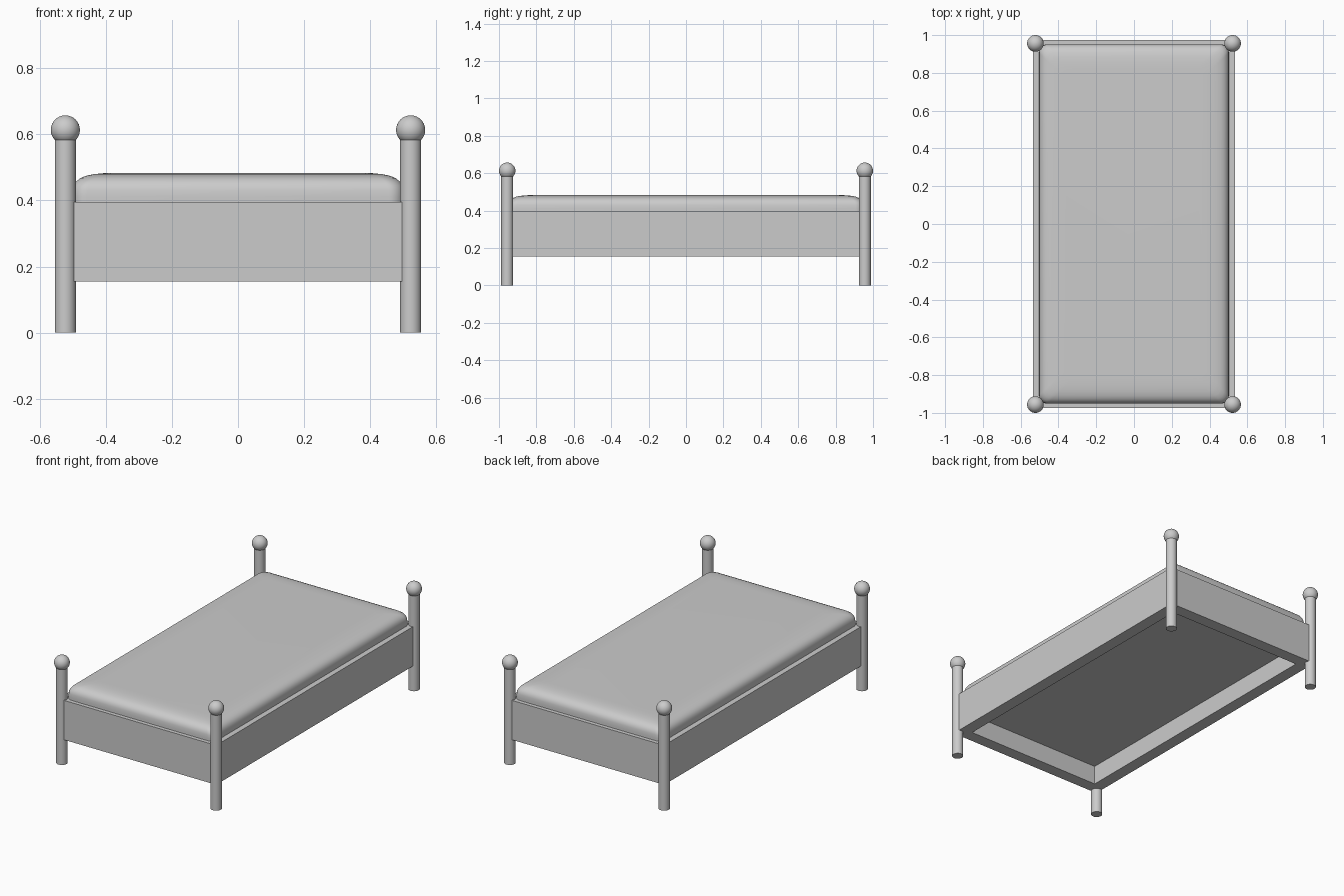
import bpy, bmesh, math

if "Cube" in bpy.data.objects:
    bpy.data.objects.remove(bpy.data.objects["Cube"])

POST_X, POST_Y = 0.522, 0.956


def ring_mesh(name, loops, closed=False, cap=False):
    """Bridge equal-length vertex loops into a skin."""
    bm = bmesh.new()
    rings = [[bm.verts.new(p) for p in loop] for loop in loops]
    n = len(rings[0])
    pairs = list(zip(rings, rings[1:]))
    if closed:
        pairs.append((rings[-1], rings[0]))
    for a, b in pairs:
        for i in range(n):
            j = (i + 1) % n
            bm.faces.new((a[i], a[j], b[j], b[i]))
    if cap:
        bm.faces.new(rings[0])
        bm.faces.new(rings[-1])
    bmesh.ops.recalc_face_normals(bm, faces=bm.faces)
    mesh = bpy.data.meshes.new(name)
    bm.to_mesh(mesh)
    bm.free()
    obj = bpy.data.objects.new(name, mesh)
    bpy.context.collection.objects.link(obj)
    return obj


def smooth(obj, angle=40):
    bpy.ops.object.select_all(action='DESELECT')
    obj.select_set(True)
    bpy.context.view_layer.objects.active = obj
    bpy.ops.object.shade_smooth_by_angle(angle=math.radians(angle))


def rect(hx, hy, z):
    return [(-hx, -hy, z), (hx, -hy, z), (hx, hy, z), (-hx, hy, z)]


def rounded_rect(hx, hy, z, r, steps=8):
    pts = []
    for k, (sx, sy) in enumerate([(1, 1), (-1, 1), (-1, -1), (1, -1)]):
        for i in range(steps + 1):
            a = math.pi / 2 * (k + i / steps)
            pts.append((sx * (hx - r) + r * math.cos(a),
                        sy * (hy - r) + r * math.sin(a), z))
    return pts


# Side and end rails as one hollow frame
OX, OY, T, Z0, Z1 = 0.535, 0.975, 0.075, 0.154, 0.395
ring_mesh("bed_frame", [rect(OX, OY, Z0), rect(OX, OY, Z1),
                        rect(OX - T, OY - T, Z1), rect(OX - T, OY - T, Z0)],
          closed=True)

# Mattress with a soft upper edge: (inset, height)
profile = [(0, 0.27), (0, 0.41), (0.001, 0.43), (0.005, 0.445), (0.013, 0.457),
           (0.025, 0.467), (0.042, 0.474), (0.065, 0.479), (0.095, 0.482),
           (0.13, 0.483)]
mattress = ring_mesh("mattress",
                     [rounded_rect(0.502 - d, 0.951 - d, z, 0.045) for d, z in profile],
                     cap=True)
smooth(mattress)

# Corner posts with ball finials
for sx, side in ((-1, "left"), (1, "right")):
    for sy, end in ((-1, "front"), (1, "back")):
        x, y = sx * POST_X, sy * POST_Y
        bpy.ops.mesh.primitive_cylinder_add(vertices=32, radius=0.032, depth=0.59,
                                            location=(x, y, 0.295))
        bpy.context.object.name = f"{end}_{side}_post"
        smooth(bpy.context.object)
        bpy.ops.mesh.primitive_uv_sphere_add(segments=32, ring_count=16, radius=0.044,
                                             location=(x, y, 0.613))
        bpy.context.object.name = f"{end}_{side}_finial"
        smooth(bpy.context.object)
